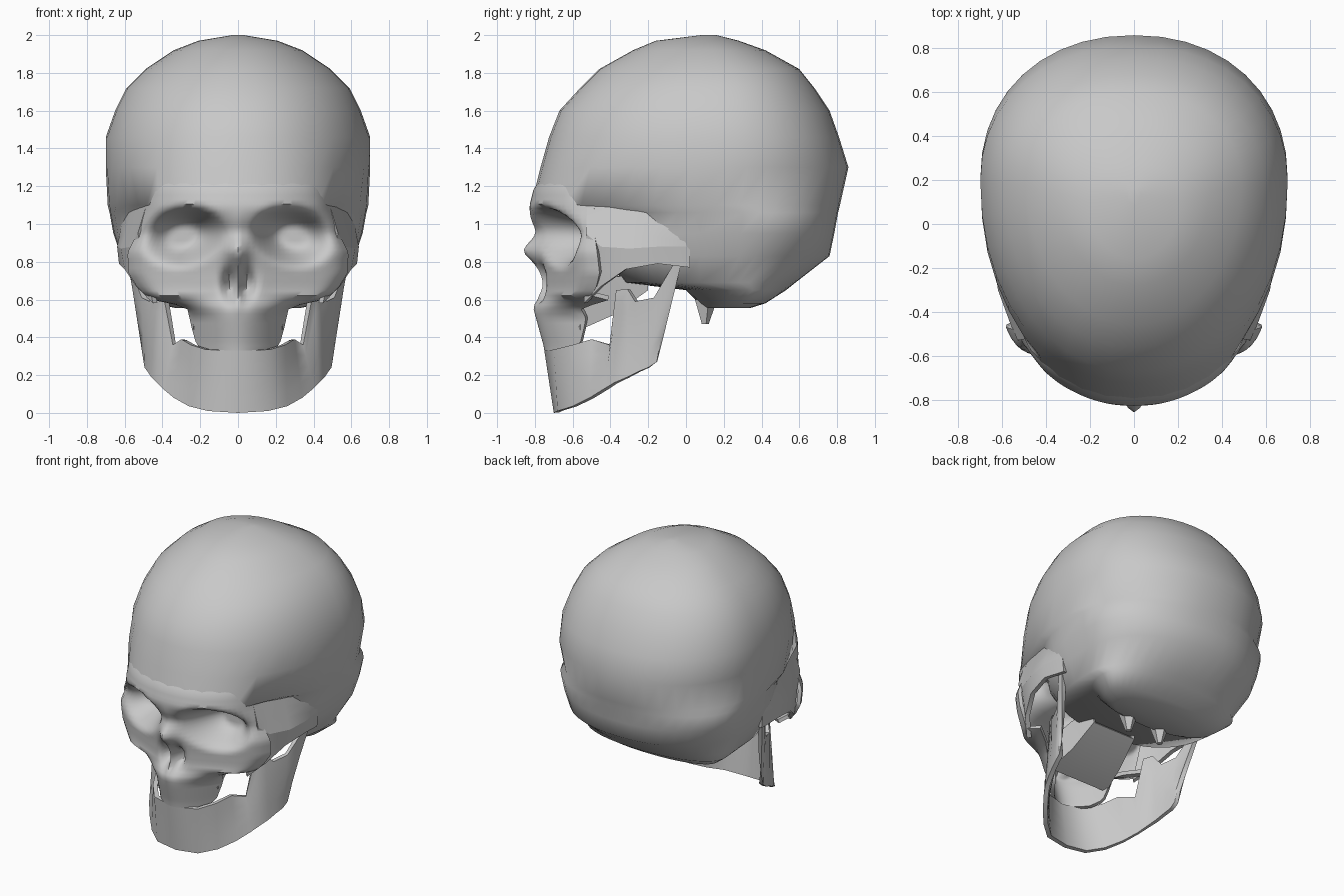
import bpy, bmesh, math

if "Cube" in bpy.data.objects:
    bpy.data.objects.remove(bpy.data.objects["Cube"])

bone = bpy.data.materials.new("bone grey")
bone.use_nodes = True
bone.diffuse_color = (.58, .58, .58, 1)
bone.node_tree.nodes["Principled BSDF"].inputs["Base Color"].default_value = (.58, .58, .58, 1)


def clamp(v):
    return max(0, min(1, v))


def mix(a, b, t):
    return a + (b - a) * t


def bump(u, width):
    return math.exp(-(u / width) ** 2)


def sample(table, z):
    """Interpolate the rows of a table whose first column is height."""
    for low, high in zip(table, table[1:]):
        if z <= high[0]:
            t = clamp((z - low[0]) / (high[0] - low[0]))
            return [mix(a, b, t) for a, b in zip(low, high)]
    return list(table[-1])


def finish(obj, angle):
    """Apply modifiers, then shade."""
    bpy.ops.object.select_all(action='DESELECT')
    obj.select_set(True)
    bpy.context.view_layer.objects.active = obj
    for name in [m.name for m in obj.modifiers]:
        bpy.ops.object.modifier_apply(modifier=name)
    bpy.ops.object.shade_smooth_by_angle(angle=math.radians(angle))


def sheet(name, rows, thickness=0, mirrored=False, angle=60):
    """Skin rows of points; a thickness of zero closes the ends instead."""
    n = len(rows[0])
    points = [p for row in rows for p in row]
    faces = [(r * n + c, r * n + c + 1, (r + 1) * n + c + 1, (r + 1) * n + c)
             for r in range(len(rows) - 1) for c in range(n - 1)]
    mesh = bpy.data.meshes.new(name)
    mesh.from_pydata(points, [], faces)
    mesh.materials.append(bone)
    if not thickness:
        bm = bmesh.new()
        bm.from_mesh(mesh)
        bmesh.ops.remove_doubles(bm, verts=bm.verts, dist=.0005)
        bmesh.ops.holes_fill(bm, edges=bm.edges, sides=0)
        bmesh.ops.recalc_face_normals(bm, faces=bm.faces)
        bm.to_mesh(mesh)
        bm.free()
    obj = bpy.data.objects.new(name, mesh)
    bpy.context.collection.objects.link(obj)
    if thickness:
        solid = obj.modifiers.new("thickness", 'SOLIDIFY')
        solid.thickness = thickness
        solid.offset = -1
    if mirrored:
        obj.modifiers.new("mirror", 'MIRROR')
    finish(obj, angle)


def ribbon(low, high, steps):
    """Rows of points between a lower and an upper edge."""
    return [[[mix(a, b, s / steps) for a, b in zip(p, q)] for p, q in zip(low, high)]
            for s in range(steps + 1)]


def both_sides(edge):
    return [(-x, y, z) for x, y, z in reversed(edge[1:])] + edge


# Cranium sections: height, front, back, half width, squareness of the front
SECTIONS = [
    (.555, .1, .34, .33, 2.4), (.58, .07, .42, .44, 2.4), (.65, 0, .53, .53, 2.4),
    (.69, -.33, .58, .56, 2.8), (.83, -.43, .76, .62, 3), (.95, -.45, .785, .66, 3),
    (1.06, -.46, .805, .68, 3), (1.1, -.82, .815, .69, 2.2), (1.3, -.77, .86, .7, 2.2),
    (1.46, -.725, .81, .7, 2.1), (1.6, -.67, .76, .65, 2.1), (1.72, -.56, .68, .59, 2.1),
    (1.82, -.46, .6, .49, 2), (1.92, -.28, .42, .34, 2), (1.97, -.16, .28, .21, 2),
    (2, .08, .16, .03, 2)]


def centre(front, back):
    return mix(front, back, .6)


def cranium_ring(z, front, back, half, power, sides=40):
    ring = []
    mid = centre(front, back)
    for i in range(sides + 1):
        a = math.tau * (i % sides) / sides
        c, s = math.cos(a), math.sin(a)
        reach, e = (back - mid, 2.15) if s > 0 else (mid - front, power)
        x = math.copysign(abs(c) ** (2 / e), c) * half
        y = mid + math.copysign(abs(s) ** (2 / e), s) * reach
        # hollow of the temples
        x *= 1 - .09 * bump(y + .4, .2) * bump(z - 1.02, .2)
        ring.append((x, y, z))
    return ring


sheet("cranium", [cranium_ring(*s) for s in SECTIONS], angle=70)


def forehead(x, z):
    _, front, back, half, power = sample(SECTIONS, z)
    mid = centre(front, back)
    return mid - (mid - front) * clamp(1 - (abs(x) / half) ** power) ** (1 / power)


# Face mask: height, half width, depth on the midline
OUTLINE = [
    (.33, .17, -.75), (.36, .22, -.755), (.45, .245, -.78), (.56, .27, -.81),
    (.6, .46, -.79), (.66, .53, -.78), (.74, .58, -.785), (.85, .585, -.8),
    (.95, .535, -.79), (1.05, .51, -.82), (1.2, .47, -.82), (1.3, .4, -.8)]


def face_depth(x, z, t, middle):
    x = abs(x)
    # tooth arch below, cheeks in the middle, brow on top
    y = middle + mix(4 * x * x, .45 * x ** 1.1, clamp((z - .5) / .12))
    brow = forehead(x, max(z, 1.1)) - .008 + .04 * clamp((z - 1.18) / .12)
    y = mix(y, brow, clamp((z - .98) / .1))
    y += .08 * abs(t) ** 16 * clamp((z - .5) / .1)
    # nasal bones and nasal opening
    y -= .06 * bump(x, .055) * bump(z - .86, .06)
    y += .12 * bump(x - .045, .035) * bump(z - .69, .07)
    # eye sockets
    r = math.hypot((x - .295) / .22, (z - .935 + .1 * (x - .285)) / .16)
    s = clamp((1.1 - r) / .8)
    return mix(y, -.48, s * s * (3 - 2 * s))


def face_row(z, columns=48):
    _, half, middle = sample(OUTLINE, z)
    row = []
    for i in range(columns + 1):
        t = 2 * i / columns - 1
        row.append((t * half, face_depth(t * half, z, t, middle), z))
    return row


ROWS = 40
sheet("face", [face_row(mix(.33, 1.3, i / ROWS)) for i in range(ROWS + 1)], .025)

# Cheek arches running back to the ears, and the temple walls above them
arch_low = [(.45, -.54, .58), (.54, -.45, .67), (.6, -.32, .76), (.63, -.15, .79), (.61, .02, .77)]
arch_high = [(.53, -.53, .95), (.565, -.45, .88), (.62, -.3, .87), (.64, -.15, .88), (.62, .02, .88)]
temple_top = [(.47, -.52, 1.15), (.5, -.42, 1.16), (.55, -.28, 1.1), (.61, -.12, 1.03), (.64, .02, .97)]
sheet("cheek_arches", ribbon(arch_low, arch_high, 3), .03, mirrored=True)
sheet("temple_walls", ribbon(arch_high, temple_top, 3), .03, mirrored=True)

# Walls behind the tooth arch, and the palate between them
wall_low = [(.235, -.56, .44), (.2, -.38, .52), (.17, -.2, .65)]
wall_high = [(.25, -.56, .64), (.21, -.38, .72), (.18, -.2, .74)]
sheet("throat_walls", ribbon(wall_low, wall_high, 2), .02, mirrored=True)
sheet("palate", ribbon([(-x, y, z) for x, y, z in wall_low], wall_low, 4), .02)

# Lower jaw from the chin back to the hinge
jaw_low = [
    (0, -.7, 0), (.16, -.68, .01), (.26, -.6, .035), (.34, -.51, .08), (.4, -.43, .13),
    (.43, -.38, .16), (.46, -.31, .19), (.48, -.25, .22), (.495, -.2, .24),
    (.5, -.155, .27), (.5, -.13, .36)]
jaw_high = [
    (0, -.75, .33), (.17, -.7, .335), (.25, -.6, .36), (.3, -.5, .39), (.345, -.405, .36),
    (.4, -.37, .65), (.43, -.31, .655), (.47, -.27, .59), (.51, -.17, .61),
    (.58, -.065, .79), (.585, -.025, .79)]
sheet("lower_jaw", ribbon(both_sides(jaw_low), both_sides(jaw_high), 4), .03)

# Small neck joints under the skull base
for side, label in ((1, "left"), (-1, "right")):
    bpy.ops.mesh.primitive_cone_add(vertices=5, radius1=.02, radius2=.065, depth=.13,
                                    location=(side * .13, .1, .535))
    joint = bpy.context.object
    joint.name = label + "_neck_joint"
    joint.data.materials.append(bone)
    finish(joint, 40)
